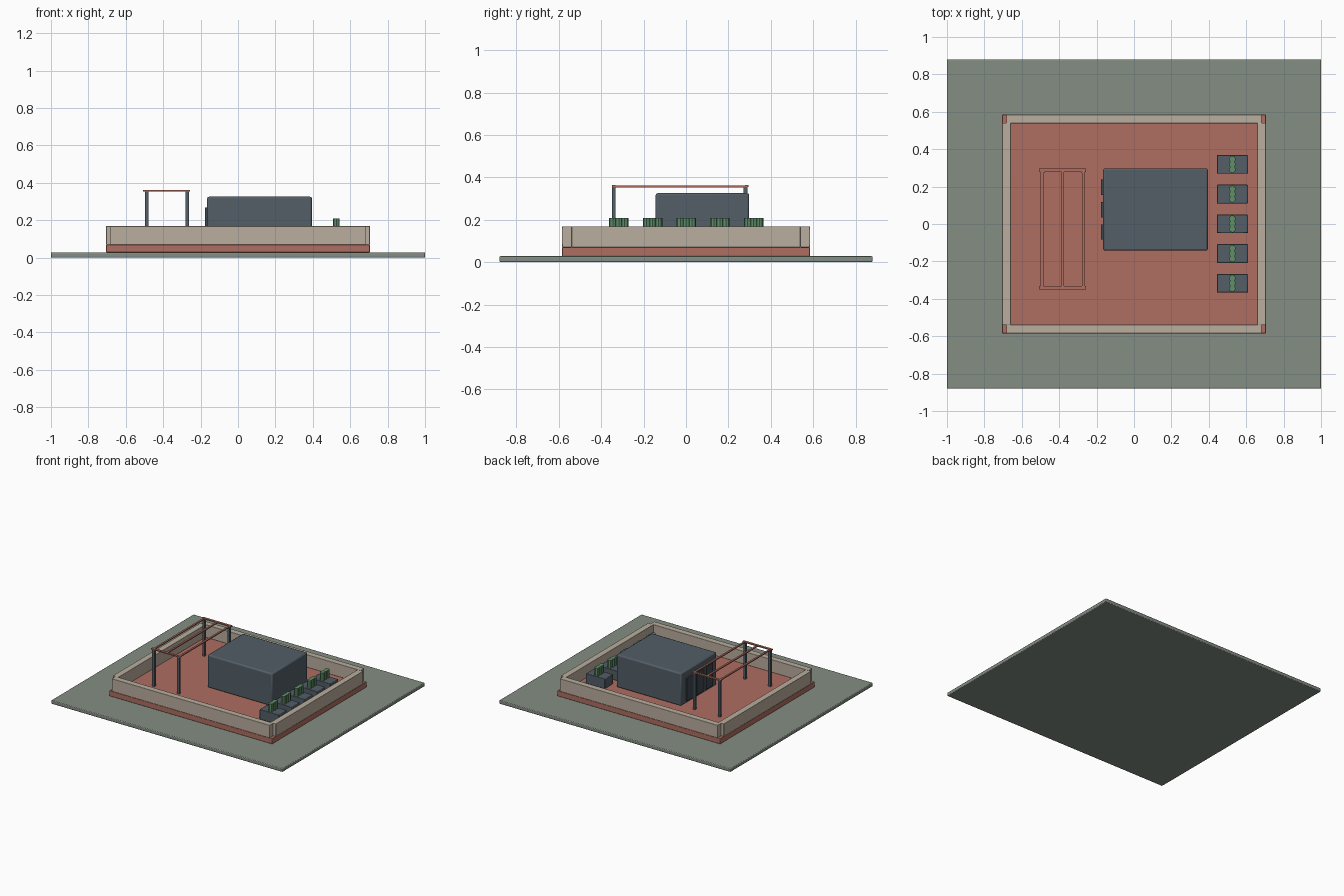
import bpy
import math

if "Cube" in bpy.data.objects:
    bpy.data.objects.remove(bpy.data.objects["Cube"])


def material(name, rgb):
    m = bpy.data.materials.new(name)
    m.diffuse_color = (*rgb, 1)
    m.use_nodes = True
    m.node_tree.nodes["Principled BSDF"].inputs["Base Color"].default_value = m.diffuse_color
    return m


GROUND = material("grey green", (0.23, 0.27, 0.225))
BRICK = material("terracotta", (0.43, 0.155, 0.12))
STONE = material("beige stone", (0.49, 0.42, 0.345))
SLATE = material("slate", (0.088, 0.112, 0.135))
DARK = material("dark glass", (0.05, 0.065, 0.078))
PLANT = material("leaf green", (0.115, 0.27, 0.14))


def box(name, x, y, z, mat, bevel=0.0):
    """Box from (min, max) ranges on each axis."""
    bpy.ops.mesh.primitive_cube_add(size=1, location=[(a + b) / 2 for a, b in (x, y, z)])
    o = bpy.context.object
    o.name = name
    o.scale = [b - a for a, b in (x, y, z)]
    bpy.ops.object.transform_apply(location=False, rotation=False, scale=True)
    o.data.materials.append(mat)
    if bevel:
        mod = o.modifiers.new("soft edges", 'BEVEL')
        mod.width = bevel
        mod.segments = 2
        bpy.ops.object.shade_smooth_by_angle(angle=math.radians(35))
    return o


FLOOR = 0.07

# Ground slab and raised terrace floor
box("ground", (-1, 1), (-0.88, 0.88), (0, 0.028), GROUND, 0.005)
box("terrace_floor", (-0.705, 0.705), (-0.585, 0.585), (0.028, FLOOR), BRICK, 0.003)

# Parapet walls, leaving small notches at the corners
for s, side in ((-1, "front"), (1, "back")):
    y = sorted((s * 0.538, s * 0.585))
    box("parapet_" + side, (-0.683, 0.683), y, (FLOOR, 0.169), STONE, 0.002)
for s, side in ((-1, "left"), (1, "right")):
    x = sorted((s * 0.658, s * 0.705))
    box("parapet_" + side, x, (-0.54, 0.54), (FLOOR, 0.169), STONE, 0.002)

# Roof house with three door panels on its left side
box("house", (-0.165, 0.395), (-0.143, 0.298), (FLOOR, 0.326), SLATE, 0.01)
for i in range(3):
    y = -0.043 + 0.12 * i
    box(f"door_panel_{i + 1}", (-0.176, -0.164), (y - 0.041, y + 0.041),
        (FLOOR + 0.02, 0.268), DARK)

# Pergola: four posts, two end beams, three long rails
for x in (-0.488, -0.272):
    for y in (-0.341, 0.281):
        box("pergola_post", (x - 0.009, x + 0.009), (y - 0.009, y + 0.009),
            (FLOOR, 0.355), SLATE)
for y in (-0.341, 0.287):
    box("pergola_beam", (-0.508, -0.256), (y - 0.009, y + 0.009), (0.355, 0.363), BRICK)
for x in (-0.492, -0.38, -0.27):
    box("pergola_rail", (x - 0.007, x + 0.007), (-0.345, 0.29), (0.353, 0.361), BRICK)

# Row of planters, each with three upright shrubs
for i in range(5):
    y = -0.317 + 0.159 * i
    box(f"planter_{i + 1}", (0.443, 0.609), (y - 0.05, y + 0.05), (FLOOR, 0.147), SLATE, 0.004)
    for k in (-1, 0, 1):
        bpy.ops.mesh.primitive_cylinder_add(vertices=8, radius=0.018, depth=0.068,
                                            location=(0.526, y + 0.028 * k, 0.175))
        shrub = bpy.context.object
        shrub.name = f"shrub_{i + 1}"
        shrub.data.materials.append(PLANT)
